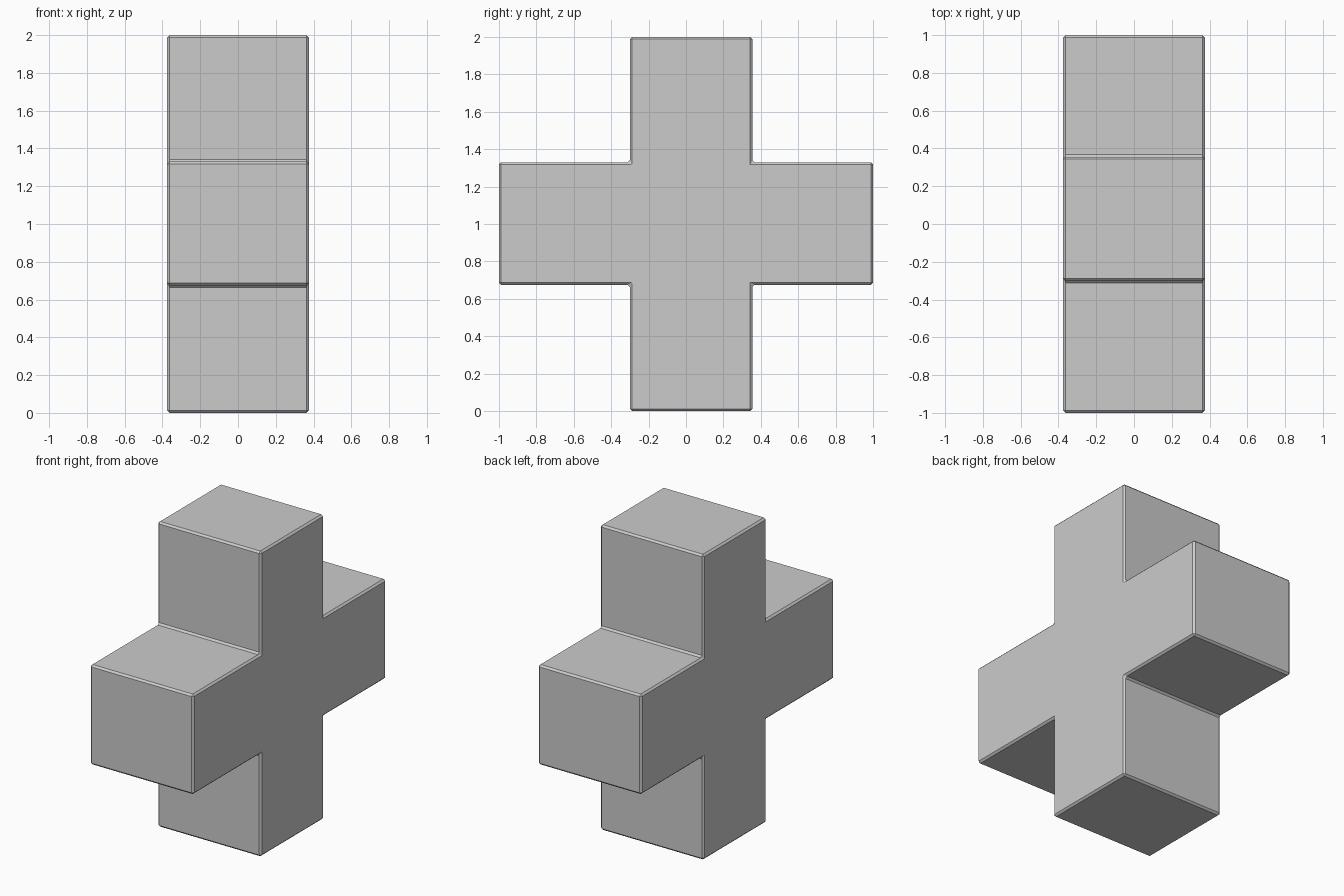
import bpy, bmesh

if "Cube" in bpy.data.objects:
    bpy.data.objects.remove(bpy.data.objects["Cube"])

HALF_W = 0.375               # half thickness along x
Y0, Y1 = -0.30, 0.355        # upright post limits
Z0, Z1 = 0.675, 1.33         # cross arm limits

# Cross outline in the y-z plane
outline = [(Y0, 0), (Y1, 0), (Y1, Z0), (1, Z0), (1, Z1), (Y1, Z1),
           (Y1, 2), (Y0, 2), (Y0, Z1), (-1, Z1), (-1, Z0), (Y0, Z0)]

# Extrude the outline along x
bm = bmesh.new()
face = bm.faces.new([bm.verts.new((-HALF_W, y, z)) for y, z in outline])
ext = bmesh.ops.extrude_face_region(bm, geom=[face])
verts = [g for g in ext["geom"] if isinstance(g, bmesh.types.BMVert)]
bmesh.ops.translate(bm, verts=verts, vec=(2 * HALF_W, 0, 0))
bmesh.ops.recalc_face_normals(bm, faces=bm.faces)
mesh = bpy.data.meshes.new("cross_block")
bm.to_mesh(mesh)
bm.free()
cross = bpy.data.objects.new("cross_block", mesh)
bpy.context.collection.objects.link(cross)

# Narrow chamfer on every edge, inner corners included
bevel = cross.modifiers.new("edge_chamfer", 'BEVEL')
bevel.width = 0.012
bevel.segments = 1
bevel.limit_method = 'ANGLE'
